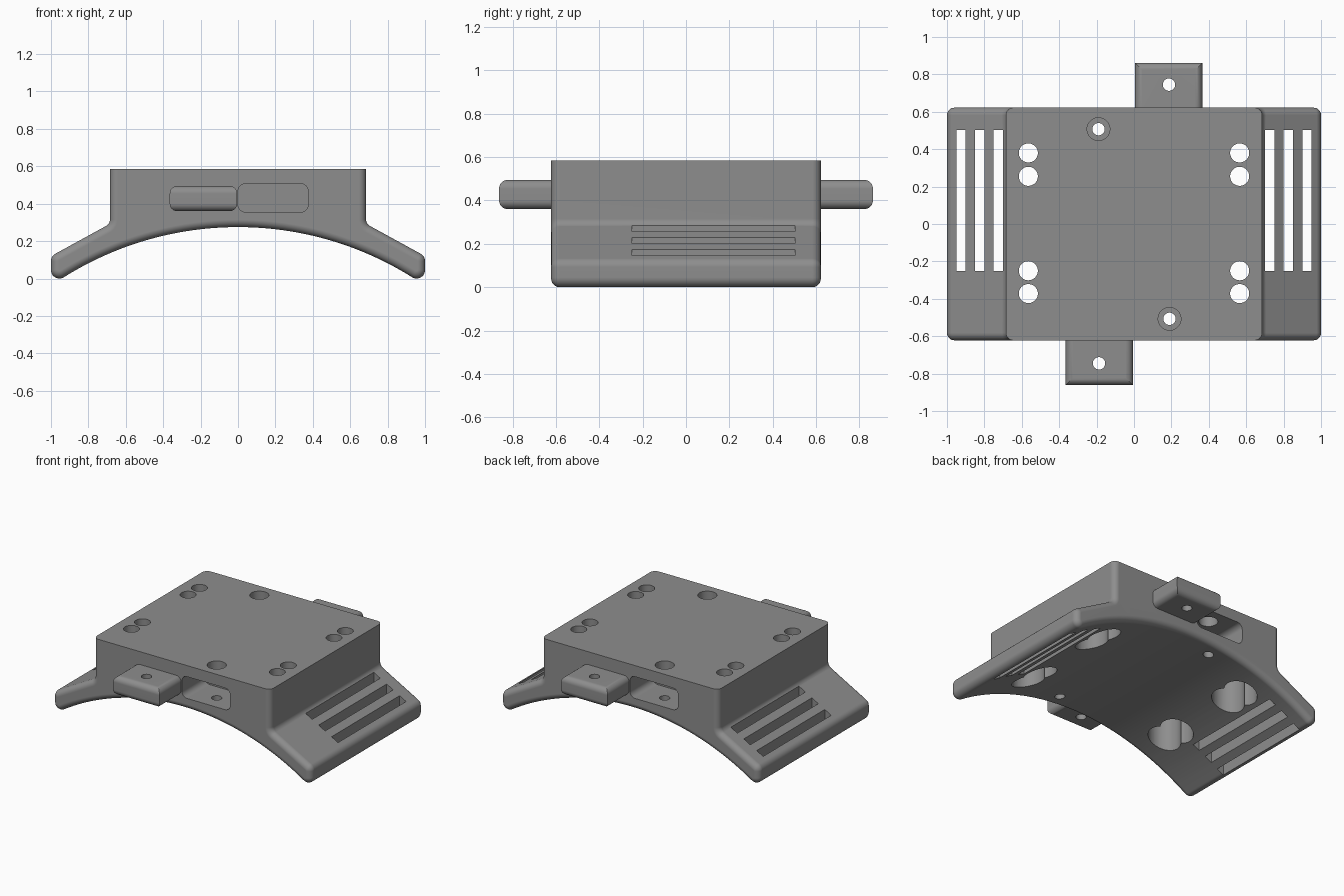
import bpy, bmesh, math
from mathutils import Vector

if "Cube" in bpy.data.objects:
    bpy.data.objects.remove(bpy.data.objects["Cube"])

grey = bpy.data.materials.new("mid_grey")
grey.diffuse_color = (0.27, 0.27, 0.27, 1)
grey.use_nodes = True
grey.node_tree.nodes["Principled BSDF"].inputs["Base Color"].default_value = grey.diffuse_color


def finish(bm, name):
    bmesh.ops.recalc_face_normals(bm, faces=bm.faces)
    me = bpy.data.meshes.new(name)
    bm.to_mesh(me)
    bm.free()
    ob = bpy.data.objects.new(name, me)
    me.materials.append(grey)
    bpy.context.collection.objects.link(ob)
    return ob


def box(x0, x1, y0, y1, z0, z1, radius=0, keep=None):
    """Box; edges accepted by keep() are rounded."""
    bm = bmesh.new()
    bmesh.ops.create_cube(bm, size=1)
    for v in bm.verts:
        v.co = Vector(((x0, x1)[v.co.x > 0], (y0, y1)[v.co.y > 0], (z0, z1)[v.co.z > 0]))
    if radius:
        edges = [e for e in bm.edges if keep(e.verts[0].co, e.verts[1].co)]
        bmesh.ops.bevel(bm, geom=edges, offset=radius, segments=6, profile=0.5, affect='EDGES')
    return bm


def cylinder(x, y, z0, z1, r):
    bm = bmesh.new()
    bmesh.ops.create_cone(bm, cap_ends=True, segments=40, radius1=r, radius2=r, depth=z1 - z0)
    bmesh.ops.translate(bm, verts=bm.verts, vec=(x, y, (z0 + z1) / 2))
    return bm


def combine(target, bm, operation):
    """Apply a boolean and remove the helper."""
    tool = finish(bm, "helper")
    mod = target.modifiers.new("cut", 'BOOLEAN')
    mod.operation, mod.solver, mod.object = operation, 'EXACT', tool
    bpy.context.view_layer.objects.active = target
    bpy.ops.object.modifier_apply(modifier=mod.name)
    bpy.data.objects.remove(tool)


def arc(cx, cz, r, a0, a1, n):
    return [(cx + r * math.cos(math.radians(a0 + (a1 - a0) * i / n)),
             cz + r * math.sin(math.radians(a0 + (a1 - a0) * i / n))) for i in range(n + 1)]


# Body: arched saddle with block on top, as one profile
HALF_Y, TOP = 0.622, 0.585
half = arc(0, -1.476, 1.751, 90, 57.9, 24)         # underside arch
half += arc(0.955, 0.045, 0.045, -122.1, 0, 10)[1:]  # wing tip, lower
half += arc(0.955, 0.093, 0.045, 0, 61.2, 6)         # wing tip, upper
half += arc(0.725, 0.316, 0.04, 241.2, 180, 6)       # fillet to block
half += [(0.685, TOP)]
profile = half + [(-x, z) for x, z in reversed(half[1:])]
bm = bmesh.new()
front = bm.faces.new([bm.verts.new((x, -HALF_Y, z)) for x, z in profile])
ext = bmesh.ops.extrude_face_region(bm, geom=[front])
bmesh.ops.translate(bm, vec=(0, 2 * HALF_Y, 0),
                    verts=[g for g in ext["geom"] if isinstance(g, bmesh.types.BMVert)])
rim = [e for e in bm.edges
       if abs(e.verts[0].co.y - e.verts[1].co.y) < 1e-4
       and min(v.co.z for v in e.verts) < TOP - 0.01]
bmesh.ops.bevel(bm, geom=rim, offset=0.04, segments=6, profile=0.5,
                affect='EDGES', clamp_overlap=False)
body = finish(bm, "saddle_body")

# Mounting holes with wide pockets underneath
for sx in (-1, 1):
    for y in (0.38, 0.255, -0.25, -0.372):
        combine(body, cylinder(sx * 0.565, y, -0.2, 0.44, 0.105), 'DIFFERENCE')
        combine(body, cylinder(sx * 0.565, y, 0.3, 0.8, 0.051), 'DIFFERENCE')
    # Strap slots in the wings
    for x in (0.725, 0.825, 0.925):
        combine(body, box(sx * x - 0.025, sx * x + 0.025, -0.25, 0.503, -0.2, 0.42), 'DIFFERENCE')

# Sockets, screw bores and locking tabs; the rear is the front turned half round
for s in (-1, 1):
    def span(a, b):
        return sorted((s * a, s * b))

    def along_y(a, b):
        return abs(a.y - b.y) > 0.01

    combine(body, box(*span(0.0, -0.375), *span(0.37, 0.75), 0.355, 0.507, 0.04, along_y), 'DIFFERENCE')
    combine(body, cylinder(s * -0.19, s * 0.507, 0.43, 0.8, 0.061), 'DIFFERENCE')
    combine(body, cylinder(s * -0.19, s * 0.507, 0.1, 0.45, 0.033), 'DIFFERENCE')

    def rounded(a, b):
        return abs(a.z - b.z) < 0.01 and max(abs(a.y), abs(b.y)) > 0.8

    tab = box(*span(0.005, 0.365), *span(0.55, 0.862), 0.36, 0.495, 0.04, rounded)
    combine(body, tab, 'UNION')
    combine(body, cylinder(s * 0.187, s * 0.745, 0.3, 0.55, 0.033), 'DIFFERENCE')

# Soft shading with crisp edges
bpy.ops.object.select_all(action='DESELECT')
body.select_set(True)
bpy.context.view_layer.objects.active = body
bpy.ops.object.shade_smooth_by_angle(angle=math.radians(30))
wn = body.modifiers.new("weighted_normals", 'WEIGHTED_NORMAL')
wn.keep_sharp = True
